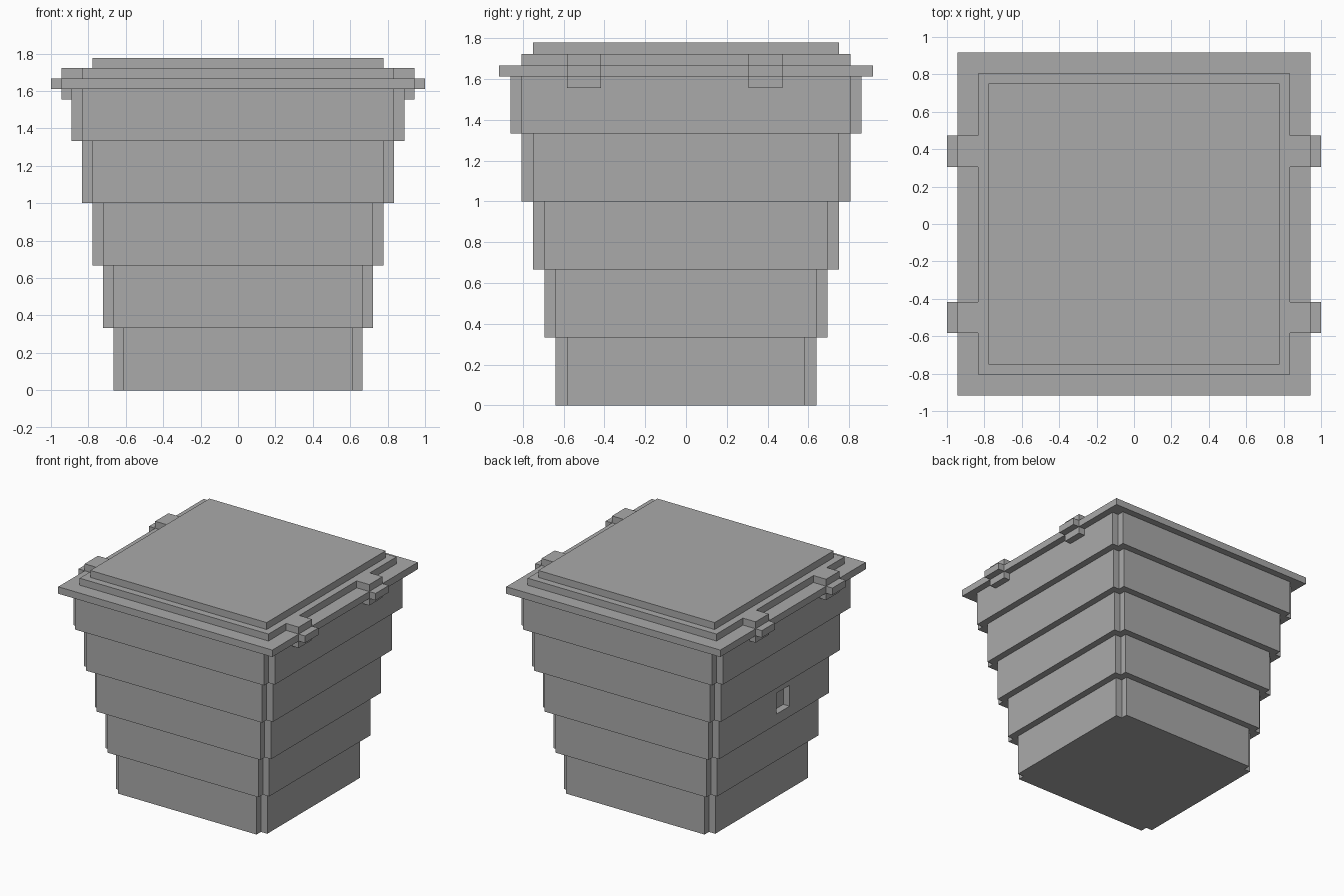
import bpy
import bmesh

cube = bpy.data.objects.get("Cube")
if cube:
    bpy.data.objects.remove(cube, do_unlink=True)

U = 1 / 18  # modelling grid step; all sizes below are in steps

grey = bpy.data.materials.new("plain grey")
grey.use_nodes = True
colour = (0.4, 0.4, 0.4, 1)
grey.diffuse_color = colour
grey.node_tree.nodes["Principled BSDF"].inputs["Base Color"].default_value = colour


def prism(name, outline, z0, z1):
    """Extrude a flat outline from z0 up to z1."""
    bm = bmesh.new()
    base = bm.faces.new([bm.verts.new((x * U, y * U, z0 * U)) for x, y in outline])
    top = bmesh.ops.extrude_face_region(bm, geom=[base])["geom"]
    verts = [v for v in top if isinstance(v, bmesh.types.BMVert)]
    bmesh.ops.translate(bm, verts=verts, vec=(0, 0, (z1 - z0) * U))
    bmesh.ops.recalc_face_normals(bm, faces=bm.faces)
    mesh = bpy.data.meshes.new(name)
    bm.to_mesh(mesh)
    bm.free()
    mesh.materials.append(grey)
    obj = bpy.data.objects.new(name, mesh)
    bpy.context.collection.objects.link(obj)
    return obj


def box(name, x0, x1, y0, y1, z0, z1):
    return prism(name, [(x0, y0), (x1, y0), (x1, y1), (x0, y1)], z0, z1)


def notched(hx, hy):
    """Rectangle outline with a one-step notch in each corner."""
    points = []
    for sx, sy in ((1, 1), (-1, 1), (-1, -1), (1, -1)):
        corner = [(hx, hy - 1), (hx - 1, hy - 1), (hx - 1, hy)]
        if sx * sy < 0:
            corner.reverse()
        points += [(sx * x, sy * y) for x, y in corner]
    return points


# Stepped body, widening upwards
tiers = []
for i in range(5):
    tiers.append(prism(f"body_tier_{i + 1}", notched(12 + i, 11.5 + i),
                       6 * i, min(6 * i + 6, 29)))

# Square recess in the middle tier, on the -x side
cutter = box("recess_cutter", -15, -13, -3.5, -0.5, 13.5, 16.5)
cutter.hide_render = True
middle = tiers[2]
cut = middle.modifiers.new("recess", "BOOLEAN")
cut.operation = "DIFFERENCE"
cut.solver = "EXACT"
cut.object = cutter
bpy.context.view_layer.objects.active = middle
bpy.ops.object.modifier_apply(modifier=cut.name)
bpy.data.objects.remove(cutter, do_unlink=True)

# Lid: wide rim, raised plate and top panel
box("lid_rim", -17, 17, -16.5, 16.5, 29, 30)
box("lid_plate", -15, 15, -14.5, 14.5, 30, 31)
box("lid_top_panel", -14, 14, -13.5, 13.5, 31, 32)

# Clasps on both sides: strap over the rim, outer block, hook underneath
for side, s in (("left", 1), ("right", -1)):
    for place, y in (("front", -10.5), ("back", 5.5)):
        for part, x0, x1, z in (("strap", 15, 17, 30),
                                ("block", 17, 18, 29),
                                ("hook", 16, 17, 28)):
            a, b = sorted((s * x0, s * x1))
            box(f"{side}_{place}_clasp_{part}", a, b, y, y + 3, z, z + 1)
